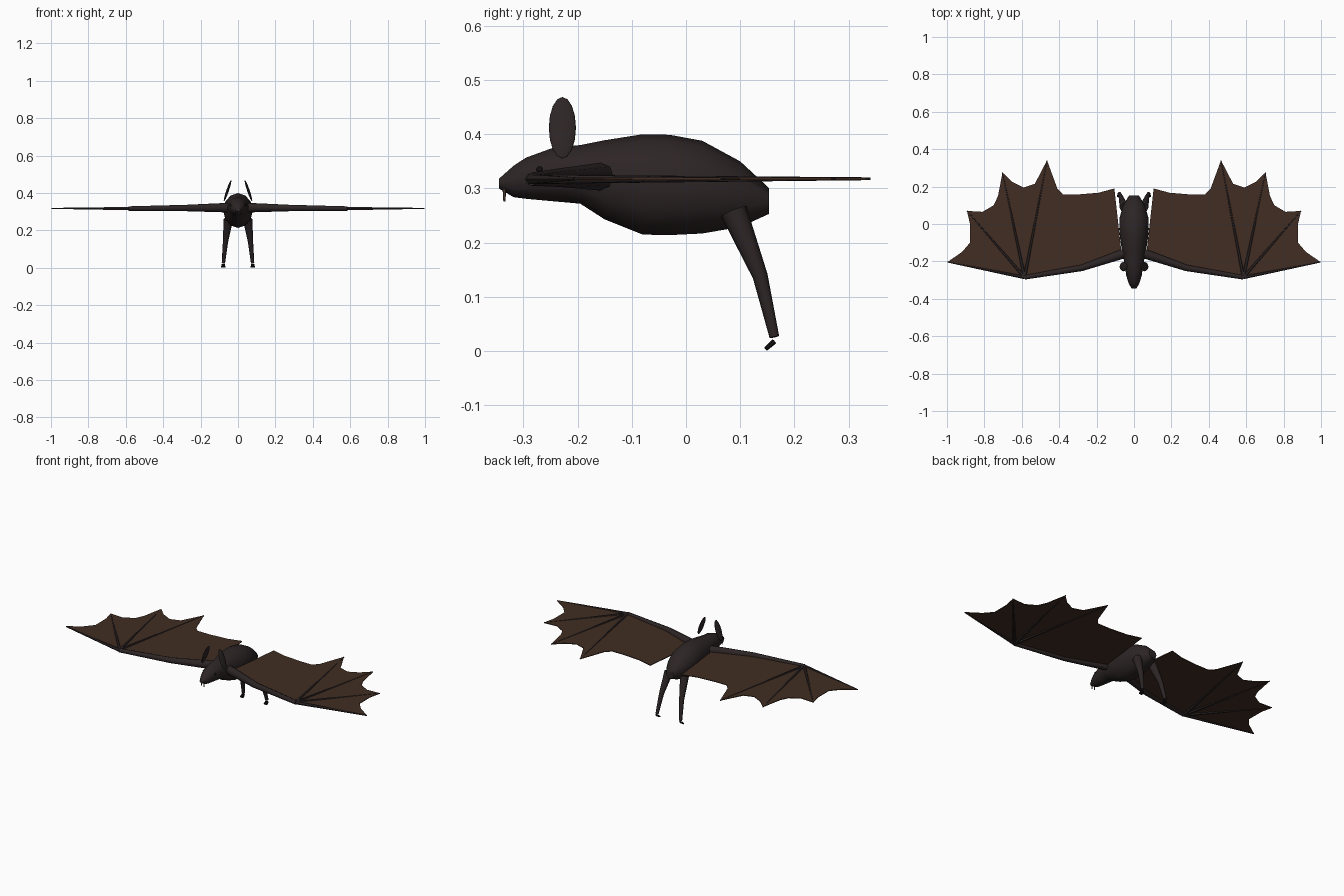
import bpy, bmesh, math
from mathutils import Vector

cube = bpy.data.objects.get("Cube")
if cube:
    bpy.data.objects.remove(cube)


def material(name, colour):
    m = bpy.data.materials.new(name)
    m.use_nodes = True
    m.diffuse_color = (*colour, 1)
    node = m.node_tree.nodes["Principled BSDF"]
    node.inputs["Base Color"].default_value = (*colour, 1)
    node.inputs["Roughness"].default_value = 0.9
    return m


FUR = material("dark fur", (0.026, 0.018, 0.019))
SKIN = material("wing skin", (0.052, 0.026, 0.016))
BLACK = material("black", (0.006, 0.005, 0.005))
TOOTH = material("tooth", (0.10, 0.06, 0.04))


def finish(name, bm, mat, smooth=True):
    bmesh.ops.recalc_face_normals(bm, faces=bm.faces)
    mesh = bpy.data.meshes.new(name)
    bm.to_mesh(mesh)
    bm.free()
    mesh.materials.append(mat)
    ob = bpy.data.objects.new(name, mesh)
    bpy.context.collection.objects.link(ob)
    if smooth:
        bpy.ops.object.select_all(action='DESELECT')
        ob.select_set(True)
        bpy.context.view_layer.objects.active = ob
        bpy.ops.object.shade_smooth_by_angle(angle=math.radians(50))
    return ob


def loft(name, sections, mat, sides=12):
    """Skin a row of elliptical sections given as (centre, u, v)."""
    bm = bmesh.new()
    rings = []
    for c, u, v in sections:
        angles = [2 * math.pi * i / sides for i in range(sides)]
        rings.append([bm.verts.new(c + u * math.cos(a) + v * math.sin(a)) for a in angles])
    for a, b in zip(rings, rings[1:]):
        for i in range(sides):
            j = (i + 1) % sides
            bm.faces.new((a[i], a[j], b[j], b[i]))
    bm.faces.new(rings[0])
    bm.faces.new(rings[-1])
    return finish(name, bm, mat)


def tube(name, points, radii, mat, side=1, sides=8):
    """Tapered limb through the points, mirrored in x by side."""
    pts = [Vector((x * side, y, z)) for x, y, z in points]
    sections = []
    for i, (p, r) in enumerate(zip(pts, radii)):
        d = (pts[min(i + 1, len(pts) - 1)] - pts[max(i - 1, 0)]).normalized()
        ref = Vector((0, 0, 1)) if abs(d.z) < 0.6 else Vector((1, 0, 0))
        u = d.cross(ref).normalized()
        sections.append((p, u * r, d.cross(u) * r))
    return loft(name, sections, mat, sides)


def ball(name, centre, scale, mat, tilt=0):
    bm = bmesh.new()
    bmesh.ops.create_uvsphere(bm, u_segments=12, v_segments=8, radius=1)
    ob = finish(name, bm, mat)
    ob.location, ob.scale, ob.rotation_euler = centre, scale, (0, tilt, 0)
    return ob


# Head and body in one loft: y, bottom, top, half width
profile = [(-0.345, 0.300, 0.318, 0.013), (-0.318, 0.284, 0.342, 0.028),
           (-0.295, 0.281, 0.357, 0.036), (-0.24, 0.276, 0.377, 0.048),
           (-0.195, 0.272, 0.380, 0.054), (-0.15, 0.243, 0.389, 0.063),
           (-0.08, 0.215, 0.400, 0.074), (-0.03, 0.214, 0.399, 0.079),
           (0.03, 0.217, 0.388, 0.078), (0.10, 0.229, 0.350, 0.058),
           (0.153, 0.253, 0.301, 0.026)]
loft("body", [(Vector((0, y, (lo + hi) / 2)), Vector((w, 0, 0)), Vector((0, 0, (hi - lo) / 2)))
              for y, lo, hi, w in profile], FUR)

# Wing outline from the inner trailing corner to the outer tip
wrist = (0.585, -0.285, 0.317)
tips = [(0.465, 0.34), (0.703, 0.275), (0.893, 0.07), (0.997, -0.203)]
outline = [(0.065, -0.17), (0.105, 0.19), (0.19, 0.167), (0.30, 0.158), (0.38, 0.158),
           (0.41, 0.19), tips[0], (0.53, 0.215), (0.59, 0.195), (0.65, 0.225), tips[1],
           (0.727, 0.15), (0.75, 0.10), (0.81, 0.065), tips[2], (0.877, 0.0),
           (0.877, -0.10), (0.92, -0.15), tips[3], wrist[:2], (0.28, -0.235)]

for side, label in ((1, "left"), (-1, "right")):
    # Wing membrane
    bm = bmesh.new()
    face = bm.faces.new([bm.verts.new((x * side, y, 0.316)) for x, y in outline])
    lid = bmesh.ops.extrude_face_region(bm, geom=[face])["geom"]
    bmesh.ops.translate(bm, verts=[v for v in lid if isinstance(v, bmesh.types.BMVert)],
                        vec=(0, 0, 0.004))
    finish(label + "_wing_membrane", bm, SKIN, smooth=False)

    # Arm and finger bones
    tube(label + "_wing_arm", [(0.045, -0.155, 0.322), (0.28, -0.235, 0.32), wrist],
         (0.026, 0.017, 0.012), FUR, side)
    for n, (x, y) in enumerate(tips):
        tube(f"{label}_wing_finger_{n + 1}", [wrist, (x, y, 0.318)],
             (0.010, 0.003), FUR, side, 6)

    # Ear, eye and fang
    ball(label + "_ear", (0.056 * side, -0.228, 0.412), (0.007, 0.025, 0.060), FUR,
         -0.33 * side)
    ball(label + "_eye", (0.038 * side, -0.27, 0.335), (0.006, 0.006, 0.006), BLACK)
    tube(label + "_fang", [(0.009 * side * side, -0.335, 0.302), (0.009, -0.335, 0.276)],
         (0.0035, 0.002), TOOTH, side, 6)

    # Leg and clawed toes
    tube(label + "_leg", [(0.052, 0.088, 0.258), (0.067, 0.137, 0.138), (0.078, 0.163, 0.026)],
         (0.025, 0.014, 0.009), FUR, side)
    for n, dx in enumerate((-0.008, 0, 0.008)):
        tube(f"{label}_toe_{n + 1}", [(0.079 + dx * 0.6, 0.163, 0.018),
                                      (0.079 + dx, 0.147, 0.004)],
             (0.005, 0.004), BLACK, side, 6)
